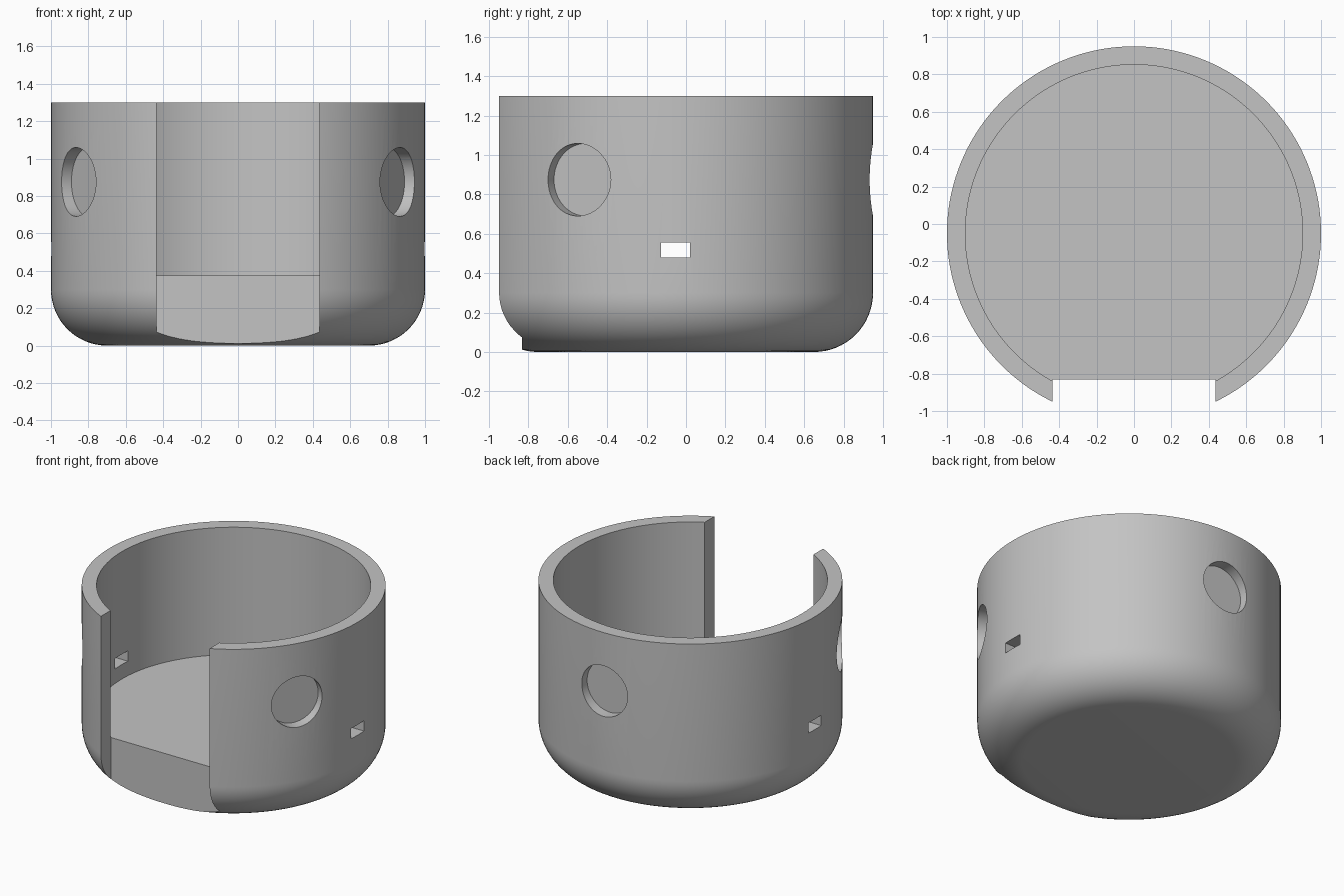
import bpy, bmesh, math
from mathutils import Matrix, Vector

if "Cube" in bpy.data.objects:
    bpy.data.objects.remove(bpy.data.objects["Cube"])

SEG = 144
CY = -0.05                       # centre of the round cup in y

grey = bpy.data.materials.new("light grey")
grey.diffuse_color = (0.55, 0.55, 0.55, 1)
grey.use_nodes = True
grey.node_tree.nodes["Principled BSDF"].inputs["Base Color"].default_value = grey.diffuse_color


def add_object(name, bm):
    bmesh.ops.recalc_face_normals(bm, faces=bm.faces)
    me = bpy.data.meshes.new(name)
    bm.to_mesh(me)
    bm.free()
    me.materials.append(grey)
    ob = bpy.data.objects.new(name, me)
    bpy.context.collection.objects.link(ob)
    return ob


def lathe(name, profile):
    """Spin a profile of (radius, z) points; both ends lie on the axis."""
    bm = bmesh.new()
    rings = []
    for r, z in profile:
        n = 1 if r == 0 else SEG
        rings.append([bm.verts.new((r * math.cos(2 * math.pi * i / SEG),
                                    CY + r * math.sin(2 * math.pi * i / SEG), z))
                      for i in range(n)])
    for a, b in zip(rings, rings[1:]):
        for i in range(SEG):
            j = (i + 1) % SEG
            loop = [a[i % len(a)], a[j % len(a)], b[j % len(b)], b[i % len(b)]]
            bm.faces.new(list(dict.fromkeys(loop)))
    return add_object(name, bm)


def box(name, lo, hi):
    lo, hi = Vector(lo), Vector(hi)
    bm = bmesh.new()
    bmesh.ops.create_cube(bm, size=1, matrix=Matrix.Translation((lo + hi) / 2)
                          @ Matrix.Diagonal((*(hi - lo), 1)))
    return add_object(name, bm)


def radial_cylinder(name, angle, r0, r1, radius, z):
    d = Vector((math.cos(angle), math.sin(angle), 0))
    bm = bmesh.new()
    bmesh.ops.create_cone(bm, cap_ends=True, segments=64, radius1=radius,
                          radius2=radius, depth=r1 - r0,
                          matrix=Matrix.Translation(d * (r0 + r1) / 2 + Vector((0, CY, z)))
                          @ d.to_track_quat('Z', 'Y').to_matrix().to_4x4())
    return add_object(name, bm)


# cup: rounded bottom edge, straight wall, thick floor
fillet = [(0.7 + 0.3 * math.sin(t), 0.3 - 0.3 * math.cos(t))
          for t in (math.pi / 2 * k / 16 for k in range(17))]
cup = lathe("cup", [(0, 0)] + fillet + [(1, 1.3), (0.902, 1.3), (0.902, 0.375), (0, 0.375)])

# front opening, side slots and three shallow round recesses
cutters = [box("front_opening", (-0.437, -1.5, -0.5), (0.437, -0.832, 2)),
           box("side_slots", (-1.5, -0.126, 0.48), (1.5, 0.021, 0.555))]
for deg in (-30, 90, 210):
    cutters.append(radial_cylinder("round_recess", math.radians(deg), 0.922, 1.2, 0.184, 0.875))

bpy.context.view_layer.objects.active = cup
for c in cutters:
    c.hide_render = True
    m = cup.modifiers.new("cut", 'BOOLEAN')
    m.operation = 'DIFFERENCE'
    m.solver = 'EXACT'
    m.object = c
    bpy.ops.object.modifier_apply(modifier=m.name)
for c in cutters:
    bpy.data.objects.remove(c, do_unlink=True)

# smooth curves, sharp edges
bpy.ops.object.select_all(action='DESELECT')
cup.select_set(True)
bpy.ops.object.shade_smooth_by_angle(angle=math.radians(30))
